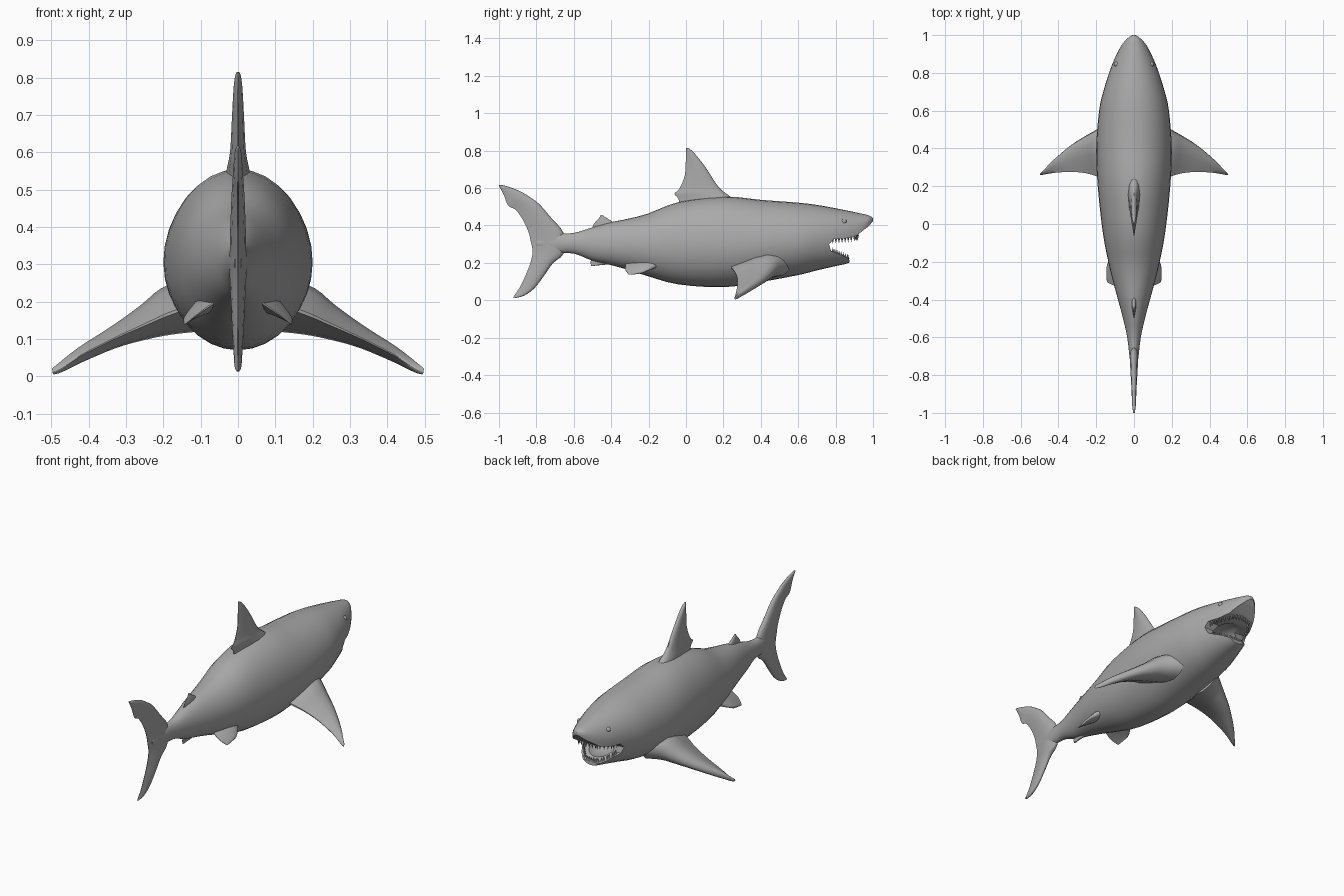
import bpy, bmesh, math
from mathutils import Vector

if "Cube" in bpy.data.objects:
    bpy.data.objects.remove(bpy.data.objects["Cube"])

skin = bpy.data.materials.new("grey skin")
skin.diffuse_color = (0.4, 0.4, 0.4, 1)
skin.use_nodes = True
skin.node_tree.nodes["Principled BSDF"].inputs["Base Color"].default_value = skin.diffuse_color


def finish(name, bm, angle=50):
    bmesh.ops.recalc_face_normals(bm, faces=bm.faces)
    mesh = bpy.data.meshes.new(name)
    bm.to_mesh(mesh)
    bm.free()
    mesh.materials.append(skin)
    ob = bpy.data.objects.new(name, mesh)
    bpy.context.collection.objects.link(ob)
    smooth(ob, angle)
    return ob


def smooth(ob, angle):
    bpy.ops.object.select_all(action='DESELECT')
    ob.select_set(True)
    bpy.context.view_layer.objects.active = ob
    bpy.ops.object.shade_smooth_by_angle(angle=math.radians(angle))


def loft(name, rings, angle=50):
    bm = bmesh.new()
    rows = [[bm.verts.new(p) for p in ring] for ring in rings]
    n = len(rows[0])
    for a, b in zip(rows, rows[1:]):
        for i in range(n):
            j = (i + 1) % n
            bm.faces.new((a[i], a[j], b[j], b[i]))
    bm.faces.new(rows[0])
    bm.faces.new(rows[-1])
    return finish(name, bm, angle)


def spline(rows, steps):
    """Catmull-Rom curve through rows of numbers."""
    rows = [Vector(r) for r in rows]
    out = []
    for i in range(len(rows) - 1):
        p0, p1, p2 = rows[max(i - 1, 0)], rows[i], rows[i + 1]
        p3 = rows[min(i + 2, len(rows) - 1)]
        for k in range(steps):
            t = k / steps
            out.append(p1 + (p2 - p0) * (t / 2)
                       + (p0 * 2 - p1 * 5 + p2 * 4 - p3) * (t * t / 2)
                       + (p1 * 3 - p0 - p2 * 3 + p3) * (t ** 3 / 2))
    return out + [rows[-1]]


def fin(name, rows, axis, steps=3, side=1):
    """rows: leading point, trailing point, half thickness; axis: thickness direction."""
    foil = ((0, 0), (.03, .45), (.12, .8), (.3, 1), (.55, .8), (.8, .4), (1, .06))
    foil += tuple((t, -h) for t, h in foil[-1:0:-1])
    axis = Vector(axis)
    rings = []
    for r in spline([(*a, *b, h) for a, b, h in rows], steps):
        lead, trail = Vector(r[:3]), Vector(r[3:6])
        ring = [lead.lerp(trail, t) + axis * (h * r[6]) for t, h in foil]
        rings.append([(p.x * side, p.y, p.z) for p in ring])
    return loft(name, rings, 60)


def upright(rows):
    """Fin rows in the middle plane, from (lead y, lead z, trail y, trail z, thickness)."""
    return [((0, a, b), (0, c, d), h) for a, b, c, d, h in rows]


# Body: y, top, bottom, half width, height of the widest line
body_rows = [
    (-.80, .325, .285, .010, .305), (-.70, .355, .255, .024, .305),
    (-.60, .360, .250, .036, .305), (-.50, .390, .212, .058, .300),
    (-.40, .418, .188, .085, .295), (-.30, .438, .160, .112, .295),
    (-.20, .465, .128, .136, .295), (-.04, .525, .085, .166, .295),
    (.20, .555, .070, .192, .300), (.40, .537, .098, .200, .305),
    (.60, .522, .135, .185, .320), (.70, .510, .160, .163, .335),
    (.80, .492, .183, .132, .350), (.87, .478, .200, .105, .360),
    (.94, .463, .240, .070, .385), (.98, .453, .320, .038, .420), (1.0, .440, .400, .008, .425)]
profile = spline(body_rows, 3)


def half_width(y, z):
    r = min(profile, key=lambda q: abs(q[0] - y))
    h = (r[1] - r[4]) if z > r[4] else (r[4] - r[2])
    return r[3] * math.sqrt(max(0, 1 - ((z - r[4]) / h) ** 2))


rings = []
for y, top, bottom, w, zc in profile:
    ring = []
    for i in range(32):
        a = math.tau * i / 32
        s = math.sin(a)
        ring.append((w * math.cos(a), y, zc + s * ((top - zc) if s > 0 else (zc - bottom))))
    rings.append(ring)
body = loft("body", rings)

# Open mouth: a side-profile wedge plus a rounded cavity
wedge = [(.765, .30), (.775, .265), (.83, .243), (.872, .222), (.885, .10), (1.1, .10),
         (1.1, .50), (1.002, .425), (.975, .395), (.91, .345), (.85, .330), (.79, .328)]
mouth = loft("mouth_cutter", [[(x, y, z) for y, z in wedge] for x in (-.3, .3)])
bm = bmesh.new()
bmesh.ops.create_uvsphere(bm, u_segments=24, v_segments=14, radius=1)
for v in bm.verts:
    v.co = (v.co.x * .078, .775 + v.co.y * .125, .288 + v.co.z * .058)
cavity = finish("cavity_cutter", bm)
for cutter in (mouth, cavity):
    mod = body.modifiers.new("cut", 'BOOLEAN')
    mod.operation, mod.solver, mod.object = 'DIFFERENCE', 'EXACT', cutter
    bpy.context.view_layer.objects.active = body
    bpy.ops.object.modifier_apply(modifier=mod.name)
    bpy.data.objects.remove(cutter)
smooth(body, 40)

# Teeth along both jaws
bm = bmesh.new()


def tooth(x, y, z, up):
    r, h = .0075, .026
    base = [bm.verts.new((x + r * math.cos(k * math.tau / 5), y + r * math.sin(k * math.tau / 5),
                          z - up * .006)) for k in range(5)]
    tip = bm.verts.new((x * .97, y, z + up * h))
    bm.faces.new(base)
    for k in range(5):
        bm.faces.new((base[k], base[(k + 1) % 5], tip))


for i in range(8):
    t = i / 7
    for s in (-1, 1):
        y = .785 + .115 * t
        z = .328 + .012 * t * t
        tooth(s * (half_width(y, z) - .012) * (1 - .25 * t ** 3), y, z, -1)
        y = .785 + .078 * t
        z = .262 - .035 * t
        tooth(s * (half_width(y, z) - .012) * (1 - .2 * t ** 3), y, z, .8)
for i in range(-3, 4):
    tooth(i * .018, .918 - abs(i) * .004, .345, -1)
    tooth(i * .014, .866 - abs(i) * .001, .226, .8)
finish("teeth", bm, 20)

# Dorsal fins, anal fin and tail
fin("dorsal_fin", upright([
    (.27, .53, -.03, .50, .036), (.22, .567, -.042, .545, .029), (.19, .59, -.062, .570, .024),
    (.16, .625, -.036, .595, .020), (.105, .71, -.006, .67, .016), (.055, .775, -.001, .76, .012),
    (.025, .805, 0, .80, .008), (.008, .815, 0, .813, .004)]), (1, 0, 0))
fin("rear_dorsal_fin", upright([
    (-.37, .405, -.50, .375, .014), (-.40, .425, -.495, .405, .010),
    (-.435, .447, -.465, .44, .006), (-.447, .456, -.457, .455, .003)]), (1, 0, 0))
fin("anal_fin", upright([
    (-.38, .21, -.50, .225, .014), (-.42, .192, -.512, .205, .009),
    (-.47, .187, -.508, .19, .005), (-.49, .184, -.507, .184, .003)]), (1, 0, 0))
fin("tail_fin", upright([
    (-1.0, .617, -1.0, .612, .004), (-.965, .612, -.975, .565, .009), (-.89, .585, -.95, .505, .012),
    (-.84, .555, -.912, .485, .014), (-.785, .515, -.872, .43, .017), (-.72, .44, -.842, .365, .020),
    (-.655, .36, -.83, .315, .022), (-.655, .25, -.82, .26, .022), (-.71, .20, -.832, .20, .019),
    (-.76, .13, -.855, .14, .016), (-.81, .065, -.888, .07, .012), (-.865, .025, -.915, .03, .009),
    (-.91, .013, -.925, .016, .004)]), (1, 0, 0))

# Paired pectoral fins, pelvic fins and eyes
for label, s in (("right", 1), ("left", -1)):
    fin(label + "_pectoral_fin", [
        ((.12, .56, .19), (.12, .23, .19), .070), ((.19, .505, .178), (.19, .25, .165), .062),
        ((.25, .47, .148), (.25, .268, .138), .045), ((.33, .42, .108), (.33, .276, .102), .029),
        ((.42, .345, .060), (.42, .271, .056), .020), ((.475, .288, .026), (.475, .262, .020), .013),
        ((.495, .268, .014), (.497, .258, .011), .008)], (.25, 0, 1), side=s)
    fin(label + "_pelvic_fin", [
        ((.06, -.10, .21), (.06, -.32, .20), .035), ((.105, -.15, .185), (.105, -.325, .168), .020),
        ((.138, -.205, .160), (.138, -.310, .142), .008),
        ((.143, -.230, .148), (.144, -.302, .137), .004)], (.6, 0, .8), side=s)
    bm = bmesh.new()
    bmesh.ops.create_uvsphere(bm, u_segments=12, v_segments=8, radius=.014)
    bmesh.ops.translate(bm, verts=bm.verts, vec=(s * (half_width(.845, .422) - .006), .845, .422))
    finish(label + "_eye", bm)
